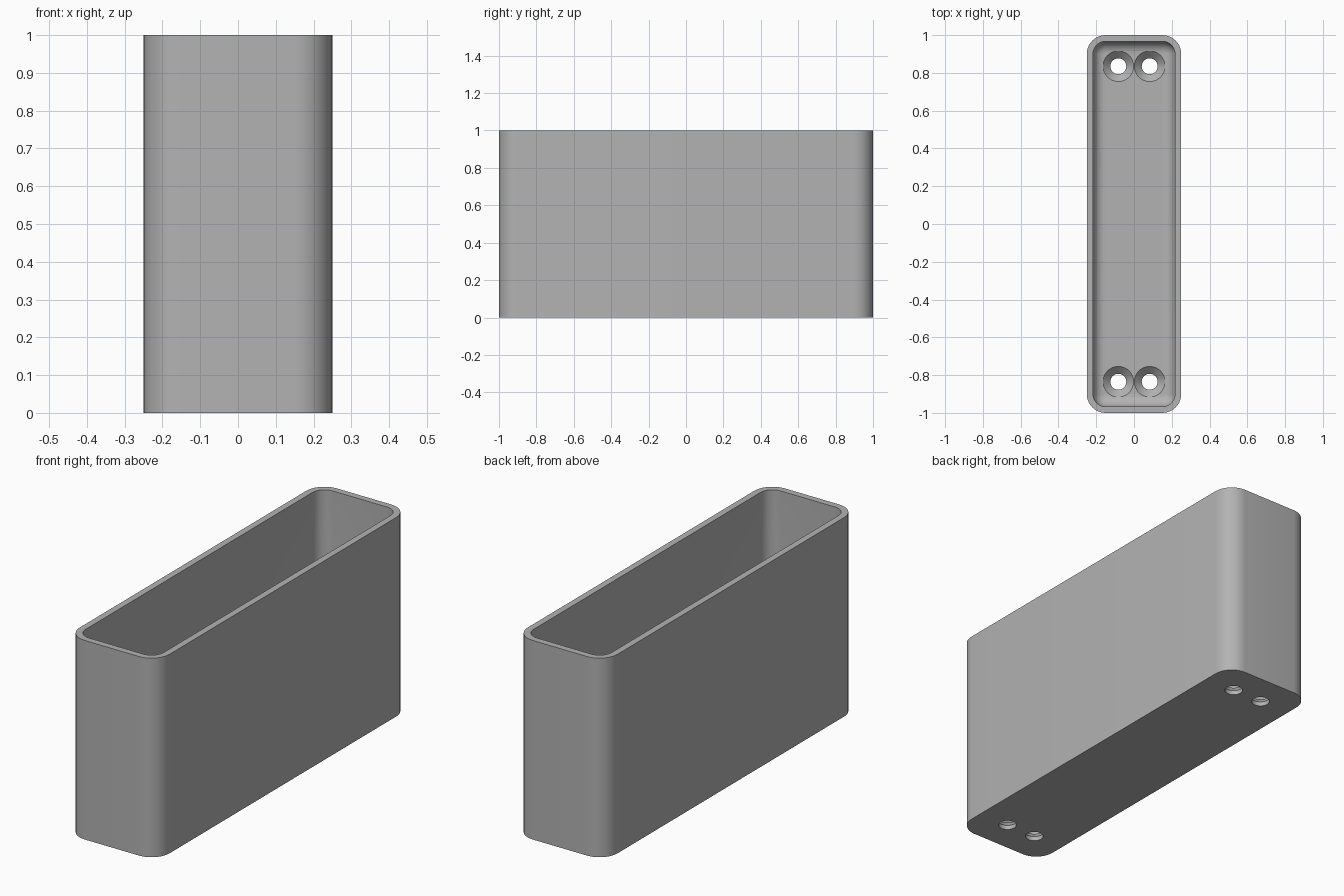
import bpy
import bmesh
from math import sin, cos, pi, radians

HALF_X, HALF_Y, HEIGHT = 0.25, 1.0, 1.0
CORNER, WALL, FLOOR, FILLET = 0.10, 0.033, 0.06, 0.064
HOLE_X, HOLE_Y, HOLE_R, SINK_R = 0.083, 0.835, 0.042, 0.081

cube = bpy.data.objects.get("Cube")
if cube:
    bpy.data.objects.remove(cube, do_unlink=True)

grey = bpy.data.materials.new("plain grey")
grey.use_nodes = True
colour = (0.45, 0.45, 0.45, 1)
grey.diffuse_color = colour
grey.node_tree.nodes["Principled BSDF"].inputs["Base Color"].default_value = colour


def rounded_ring(inset, z, steps=10):
    """Rounded rectangle, moved inwards by inset."""
    r = CORNER - inset
    cx, cy = HALF_X - CORNER, HALF_Y - CORNER
    points = []
    for i, (sx, sy) in enumerate([(1, 1), (-1, 1), (-1, -1), (1, -1)]):
        for s in range(steps + 1):
            a = (i + s / steps) * pi / 2
            points.append((sx * cx + r * cos(a), sy * cy + r * sin(a), z))
    return points


def circle(x, y, r, z, n=48):
    return [(x + r * cos(2 * pi * i / n), y + r * sin(2 * pi * i / n), z) for i in range(n)]


def loft(bm, rings):
    """Join rings in order and cap both ends."""
    rows = [[bm.verts.new(p) for p in ring] for ring in rings]
    n = len(rows[0])
    for a, b in zip(rows, rows[1:]):
        for i in range(n):
            j = (i + 1) % n
            bm.faces.new((a[i], a[j], b[j], b[i]))
    bm.faces.new(rows[0][::-1])
    bm.faces.new(rows[-1])


def make_object(name, bm):
    bmesh.ops.recalc_face_normals(bm, faces=bm.faces)
    mesh = bpy.data.meshes.new(name)
    bm.to_mesh(mesh)
    bm.free()
    mesh.materials.append(grey)
    obj = bpy.data.objects.new(name, mesh)
    bpy.context.collection.objects.link(obj)
    return obj


# Open tray: outer wall, rim, inner wall, then the fillet down to the floor
rings = [rounded_ring(0, 0), rounded_ring(0, HEIGHT), rounded_ring(WALL, HEIGHT)]
for k in range(9):
    a = k / 8 * pi / 2
    rings.append(rounded_ring(WALL + FILLET * (1 - cos(a)), FLOOR + FILLET * (1 - sin(a))))
bm = bmesh.new()
loft(bm, rings)
tray = make_object("tray", bm)

# Four countersunk screw holes through the floor
for sx in (-1, 1):
    for sy in (-1, 1):
        x, y = sx * HOLE_X, sy * HOLE_Y
        bm = bmesh.new()
        loft(bm, [circle(x, y, HOLE_R, -0.1), circle(x, y, HOLE_R, 0.022),
                  circle(x, y, SINK_R, FLOOR), circle(x, y, SINK_R, FLOOR + 0.03)])
        cutter = make_object("screw_hole_cutter", bm)
        cut = tray.modifiers.new("screw_hole", 'BOOLEAN')
        cut.operation, cut.solver, cut.object = 'DIFFERENCE', 'EXACT', cutter

# Apply the cuts and remove the cutters
bpy.context.view_layer.update()
evaluated = tray.evaluated_get(bpy.context.evaluated_depsgraph_get())
cut_mesh = bpy.data.meshes.new_from_object(evaluated)
cutters = [m.object for m in tray.modifiers]
tray.modifiers.clear()
tray.data = cut_mesh
for cutter in cutters:
    bpy.data.objects.remove(cutter, do_unlink=True)

# Smooth rounded corners with sharp rims
bpy.ops.object.select_all(action='DESELECT')
tray.select_set(True)
bpy.context.view_layer.objects.active = tray
bpy.ops.object.shade_smooth_by_angle(angle=radians(30))
